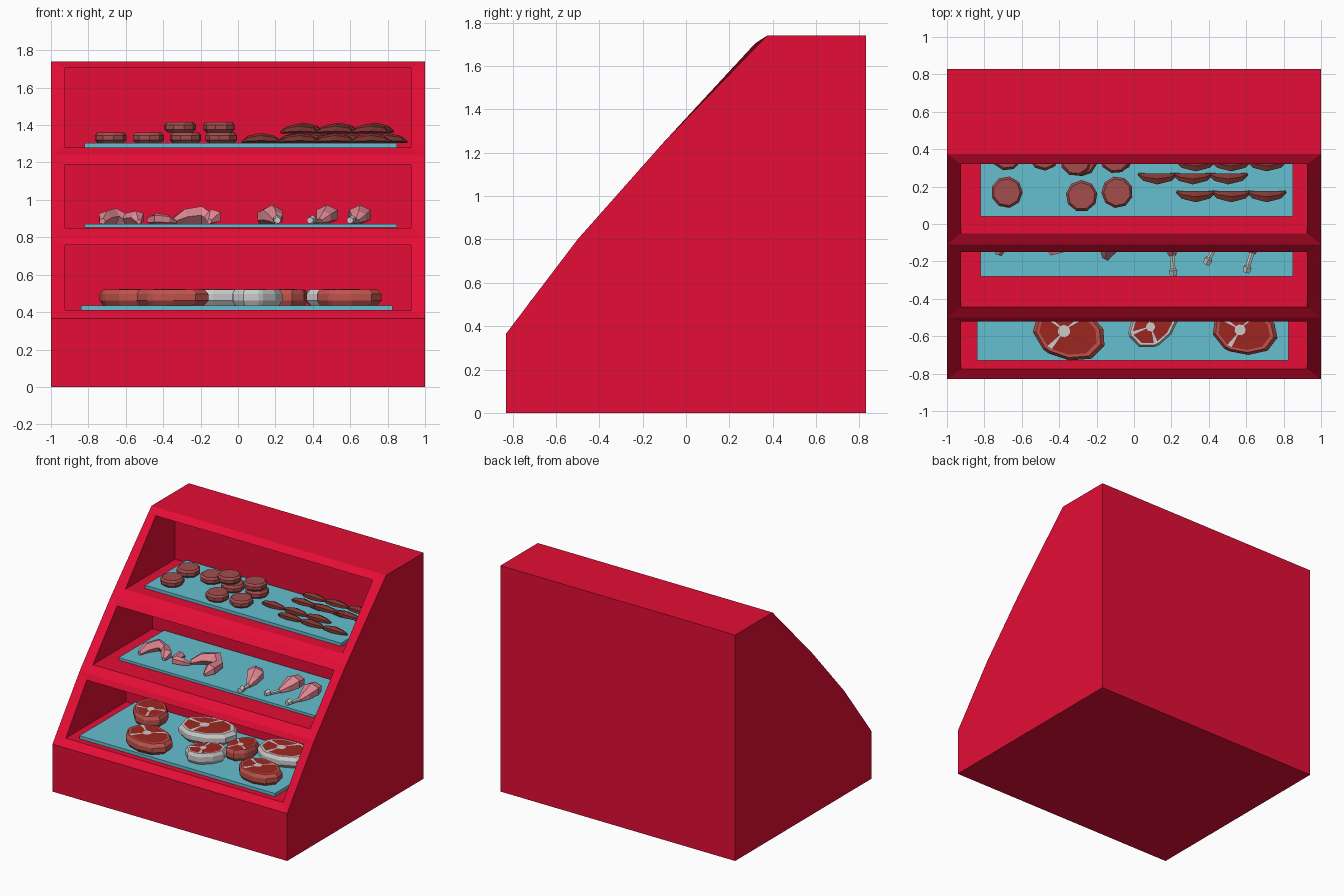
import bpy, bmesh
from math import sin, cos, pi, radians
from mathutils import Vector, Matrix

if "Cube" in bpy.data.objects:
    bpy.data.objects.remove(bpy.data.objects["Cube"])


def material(name, rgb):
    m = bpy.data.materials.new(name)
    m.diffuse_color = (*rgb, 1)
    m.use_nodes = True
    m.node_tree.nodes["Principled BSDF"].inputs["Base Color"].default_value = m.diffuse_color
    return m


RED = material("cabinet_red", (.78, .004, .037))
BLUE = material("tray_blue", (.13, .52, .63))
RIM = material("meat_edge", (.52, .085, .073))
LEAN = material("lean_meat", (.34, .02, .015))
FAT = material("fat_and_bone", (.57, .54, .54))
PINK = material("poultry_pink", (.73, .24, .29))
PATTY = material("patty_meat", (.36, .075, .073))
SAUSAGE = material("sausage_meat", (.22, .04, .034))


def finish(bm, name, mats, loc=(0, 0, 0), turn=0):
    bmesh.ops.recalc_face_normals(bm, faces=bm.faces)
    me = bpy.data.meshes.new(name)
    bm.to_mesh(me)
    bm.free()
    for m in mats:
        me.materials.append(m)
    ob = bpy.data.objects.new(name, me)
    ob.matrix_world = Matrix.Translation(loc) @ Matrix.Rotation(radians(turn), 4, 'Z')
    bpy.context.collection.objects.link(ob)
    return ob


def bridge(bm, a, b):
    n = len(a)
    return [bm.faces.new((a[i], a[(i + 1) % n], b[(i + 1) % n], b[i])) for i in range(n)]


def loft(bm, rings):
    """Skin a list of point rings and cap both ends."""
    vs = [[bm.verts.new(p) for p in r] for r in rings]
    for a, b in zip(vs, vs[1:]):
        bridge(bm, a, b)
    bm.faces.new(vs[0])
    bm.faces.new(vs[-1])
    return vs


def limb(bm, path, sides, flat=1.0):
    """Tapered tube resting on z=0; path items are (x, y, radius)."""
    pts = [Vector((x, y, 0)) for x, y, r in path]
    rings = []
    for i, (x, y, r) in enumerate(path):
        t = (pts[min(i + 1, len(pts) - 1)] - pts[max(i - 1, 0)]).normalized()
        side = Vector((-t.y, t.x, 0))
        rings.append([pts[i] + side * r * cos(a) + Vector((0, 0, r * flat * (.95 + sin(a))))
                      for a in [2 * pi * (k + .5) / sides for k in range(sides)]])
    loft(bm, rings)


# cabinet: stepped front slope with three recessed shelves
bm = bmesh.new()
slope = [(-.83, .365), (-.5, .8), (-.11, 1.24), (.375, 1.74)]
outline = [(.83, 1.74), (.83, 0), (-.83, 0)] + slope
left, right = [[bm.verts.new((s, y, z)) for y, z in outline] for s in (-1, 1)]
bm.faces.new(left)
bm.faces.new(right)
for i in (6, 0, 1, 2):
    j = (i + 1) % 7
    bm.faces.new((left[i], left[j], right[j], right[i]))
# opening bottom (y, z), opening top (y, z), back wall y
openings = [((-.775, .41), (-.52, .76), -.04),
            ((-.445, .85), (-.15, 1.19), .28),
            ((-.05, 1.28), (.32, 1.705), .555)]
for k, (lo, hi, back) in enumerate(openings):
    frame = [left[3 + k], right[3 + k], right[4 + k], left[4 + k]]
    corners = [(-.925, lo), (.925, lo), (.925, hi), (-.925, hi)]
    lip = [bm.verts.new((x, *p)) for x, p in corners]
    wall = [bm.verts.new((x, back, p[1])) for x, p in corners]
    bridge(bm, frame, lip)
    bridge(bm, lip, wall)
    bm.faces.new(wall)
finish(bm, "display_cabinet", [RED])

# trays
for name, x0, x1, y0, y1, z0, z1 in [("lower_tray", -.84, .825, -.73, -.05, .411, .435),
                                     ("middle_tray", -.82, .85, -.28, .27, .851, .87),
                                     ("upper_tray", -.82, .85, .04, .545, 1.281, 1.305)]:
    bm = bmesh.new()
    bmesh.ops.create_cube(bm, size=1)
    bmesh.ops.scale(bm, vec=(x1 - x0, y1 - y0, z1 - z0), verts=bm.verts)
    finish(bm, name, [BLUE], ((x0 + x1) / 2, (y0 + y1) / 2, (z0 + z1) / 2))

# round patties, some stacked
patties = [(-.68, .17, 0), (-.68, .37, 0), (-.48, .37, 0), (-.28, .15, 0), (-.28, .34, 0),
           (-.31, .34, 1), (-.09, .17, 0), (-.09, .36, 0), (-.1, .355, 1)]
for n, (x, y, level) in enumerate(patties):
    bm = bmesh.new()
    loft(bm, [[(r * cos(2 * pi * k / 9), r * sin(2 * pi * k / 9), z) for k in range(9)]
              for r, z in [(.07, 0), (.085, .015), (.085, .04), (.072, .055), (.058, .055)]])
    finish(bm, f"patty_{n + 1}", [PATTY], (x, y, 1.305 + .056 * level), n * 17)

# rows of half-moon sausages: first x, y, z, count
rows = [(.33, .15, 1.305, 3), (.125, .245, 1.305, 3), (.33, .315, 1.355, 3),
        (.42, .40, 1.305, 3), (.35, .42, 1.36, 3)]
for r, (x, y, z, count) in enumerate(rows):
    for c in range(count):
        bm = bmesh.new()
        limb(bm, [(px, .03 - rad, rad) for px, rad in
                  [(-.102, .008), (-.07, .024), (0, .034), (.07, .024), (.102, .008)]], 6, .8)
        finish(bm, f"sausage_{r + 1}_{c + 1}", [SAUSAGE], (x + .19 * c, y, z))

# poultry wings
wing = [(-.11, -.08, .018), (-.08, -.02, .042), (-.01, .045, .05),
        (.05, .02, .034), (.09, -.07, .042), (.085, -.11, .015)]
for n, (x, y, turn, s) in enumerate([(-.64, -.06, 15, 1), (-.43, -.11, 150, .7), (-.2, -.04, -20, 1.12)]):
    bm = bmesh.new()
    limb(bm, [(a * s, b * s, c * s) for a, b, c in wing], 5, .9)
    finish(bm, f"poultry_wing_{n + 1}", [PINK], (x, y, .87), turn)

# poultry legs with bare bone ends
for n, (x, y, turn) in enumerate([(.2, -.07, 3), (.48, -.03, -27), (.66, -.06, -17)]):
    bm = bmesh.new()
    limb(bm, [(-.07, .12, .02), (-.05, .08, .055), (-.015, .02, .066),
              (0, -.05, .045), (0, -.1, .02)], 6, .8)
    finish(bm, f"poultry_leg_{n + 1}", [PINK], (x, y, .87), turn)
    bm = bmesh.new()
    limb(bm, [(0, -.08, .015), (0, -.17, .014), (0, -.18, .026), (0, -.21, .02)], 6, .9)
    finish(bm, f"leg_bone_{n + 1}", [FAT], (x, y, .873), turn)

# steaks: teardrop slabs with fat streaks running out from a bone disc
ANGLES = [0, 28, 58, 68, 110, 150, 162, 205, 245, 257, 295, 330]
STREAKS = (2, 5, 8)
steaks = [(-.59, -.22, 130, .15, RIM), (-.355, -.58, -20, .175, RIM), (-.1, -.23, 10, .19, FAT),
          (.1, -.54, 40, .13, FAT), (.27, -.34, 80, .12, RIM), (.55, -.23, 0, .18, FAT),
          (.585, -.57, -12, .155, RIM)]
for n, (x, y, turn, size, edge) in enumerate(steaks):
    def ring(scale, z):
        pts = []
        for d in ANGLES:
            a = radians(d)
            r = size * scale * (1 + .3 * max(0, cos(a)) ** 2)
            pts.append((r * cos(a) - .1 * size, .82 * r * sin(a), z))
        return pts
    bm = bmesh.new()
    vs = [[bm.verts.new(p) for p in ring(s, z)]
          for s, z in [(.88, 0), (1, .025), (1, .06), (.9, .085), (.8, .085)]]
    for a, b in zip(vs, vs[1:]):
        bridge(bm, a, b)
    bm.faces.new(vs[0])
    bone = [bm.verts.new((.19 * size * cos(radians(d)) - .12 * size,
                          .19 * size * sin(radians(d)), .087)) for d in ANGLES]
    for i, f in enumerate(bridge(bm, vs[-1], bone)):
        f.material_index = 2 if i in STREAKS else 1
    bm.faces.new(bone).material_index = 2
    finish(bm, f"steak_{n + 1}", [edge, LEAN, FAT], (x, y, .436), turn)
